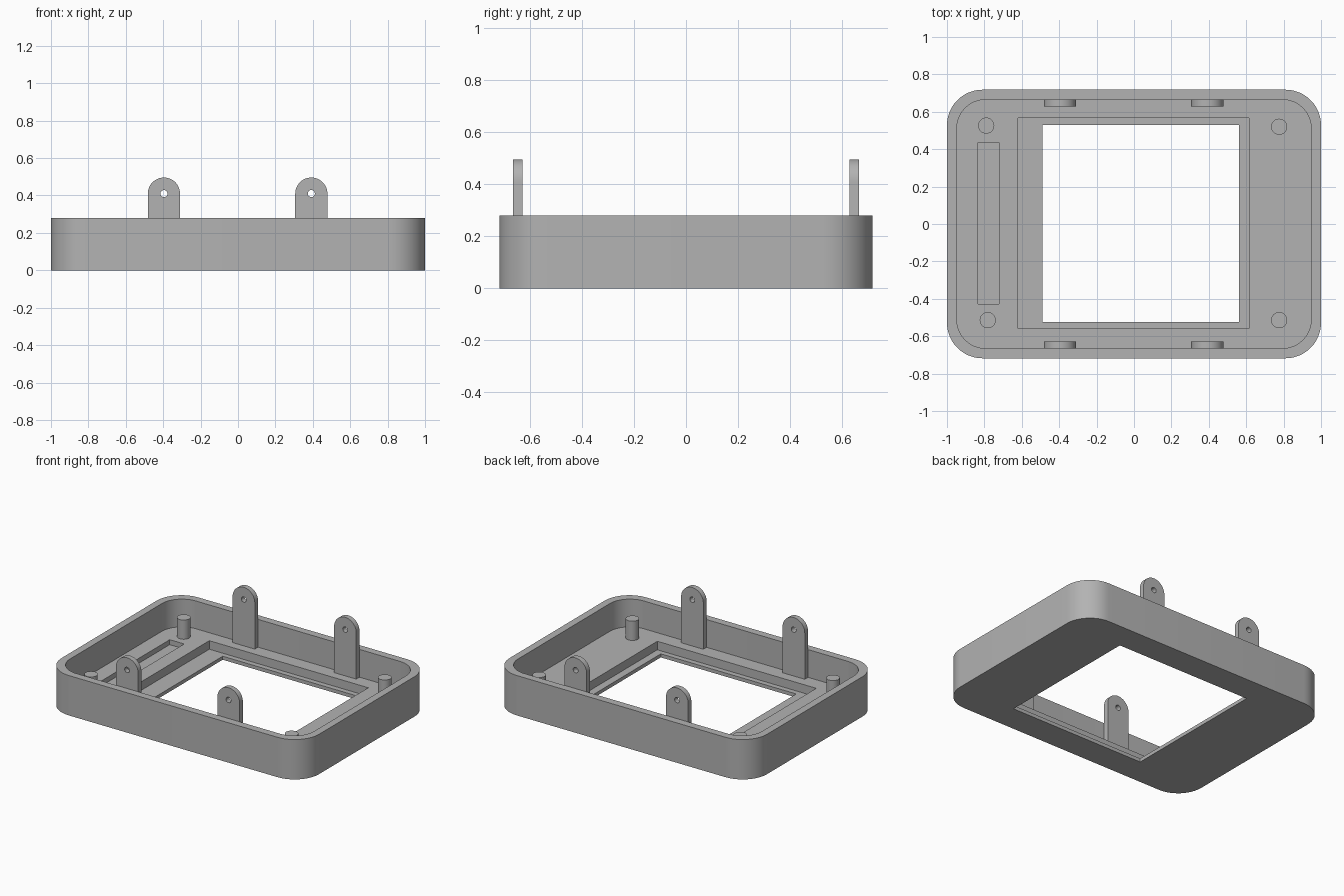
import bpy, bmesh, math
from mathutils import Matrix

cube = bpy.data.objects.get("Cube")
if cube:
    bpy.data.objects.remove(cube, do_unlink=True)

grey = bpy.data.materials.new("plain_grey")
grey.use_nodes = True
tone = (0.45, 0.45, 0.45, 1)
grey.diffuse_color = tone
bsdf = grey.node_tree.nodes["Principled BSDF"]
bsdf.inputs["Base Color"].default_value = tone
bsdf.inputs["Roughness"].default_value = 0.6


def prism(name, outline, z0, z1):
    """Extrude a counter-clockwise outline from z0 up to z1."""
    bm = bmesh.new()
    base = bm.faces.new([bm.verts.new((x, y, z0)) for x, y in outline])
    grown = bmesh.ops.extrude_face_region(bm, geom=[base])["geom"]
    top = [v for v in grown if isinstance(v, bmesh.types.BMVert)]
    bmesh.ops.translate(bm, vec=(0, 0, z1 - z0), verts=top)
    bmesh.ops.recalc_face_normals(bm, faces=bm.faces)
    mesh = bpy.data.meshes.new(name)
    bm.to_mesh(mesh)
    bm.free()
    mesh.materials.append(grey)
    obj = bpy.data.objects.new(name, mesh)
    bpy.context.collection.objects.link(obj)
    return obj


def arc(cx, cy, r, start, sweep, steps):
    return [(cx + r * math.cos(math.radians(start + sweep * i / steps)),
             cy + r * math.sin(math.radians(start + sweep * i / steps)))
            for i in range(steps + 1)]


def rounded(hx, hy, r):
    corners = ((1, 1), (-1, 1), (-1, -1), (1, -1))
    return [p for k, (sx, sy) in enumerate(corners)
            for p in arc(sx * (hx - r), sy * (hy - r), r, 90 * k, 90, 12)]


def rect(x0, x1, y0, y1):
    return [(x0, y0), (x1, y0), (x1, y1), (x0, y1)]


def circle(x, y, r, steps=32):
    return arc(x, y, r, 0, 360, steps)[:-1]


def cut(obj, cutter):
    """Subtract the cutter, keep the result, drop the cutter."""
    mod = obj.modifiers.new("cut", "BOOLEAN")
    mod.operation = "DIFFERENCE"
    mod.solver = "EXACT"
    mod.object = cutter
    graph = bpy.context.evaluated_depsgraph_get()
    mesh = bpy.data.meshes.new_from_object(obj.evaluated_get(graph))
    obj.modifiers.clear()
    obj.data = mesh
    bpy.data.objects.remove(cutter, do_unlink=True)


def smooth(obj):
    bpy.ops.object.select_all(action="DESELECT")
    obj.select_set(True)
    bpy.context.view_layer.objects.active = obj
    bpy.ops.object.shade_smooth_by_angle(angle=math.radians(30))


HEIGHT, FLOOR, LEDGE = 0.28, 0.085, 0.025

# Tray: rounded shell with a recessed ledge, window and blind slot
tray = prism("tray", rounded(1.0, 0.718, 0.19), 0, HEIGHT)
cut(tray, prism("cavity", rounded(0.948, 0.665, 0.155), FLOOR, 0.5))
cut(tray, prism("recess", rect(-0.62, 0.615, -0.56, 0.567), LEDGE, 0.2))
cut(tray, prism("window", rect(-0.49, 0.562, -0.523, 0.53), -0.1, 0.2))
cut(tray, prism("slot", rect(-0.835, -0.723, -0.427, 0.435), 0.05, 0.2))
smooth(tray)

# Support posts on the floor
posts = {"back_right": (-0.79, 0.526), "front_right": (-0.782, -0.514),
         "back_left": (0.776, 0.52), "front_left": (0.776, -0.514)}
for place, (x, y) in posts.items():
    smooth(prism(place + "_post", circle(x, y, 0.043), FLOOR - 0.005, 0.22))

# Round-topped mounting tabs with screw holes, standing against the long walls
TAB_R, TAB_Z, TAB_T = 0.086, 0.41, 0.036
for side, x in (("left", 0.392), ("right", -0.396)):
    for end, y in (("front", -0.629), ("back", 0.665)):
        low = FLOOR - 0.005
        outline = ([(x - TAB_R, low), (x + TAB_R, low)]
                   + arc(x, TAB_Z, TAB_R, 0, 180, 24))
        tab = prism(f"{end}_{side}_tab", outline, 0, TAB_T)
        cut(tab, prism("screw_hole", circle(x, TAB_Z, 0.019, 20), -0.1, 0.1))
        tab.data.transform(Matrix.Translation((0, y, 0))
                           @ Matrix.Rotation(math.pi / 2, 4, "X"))
        smooth(tab)
